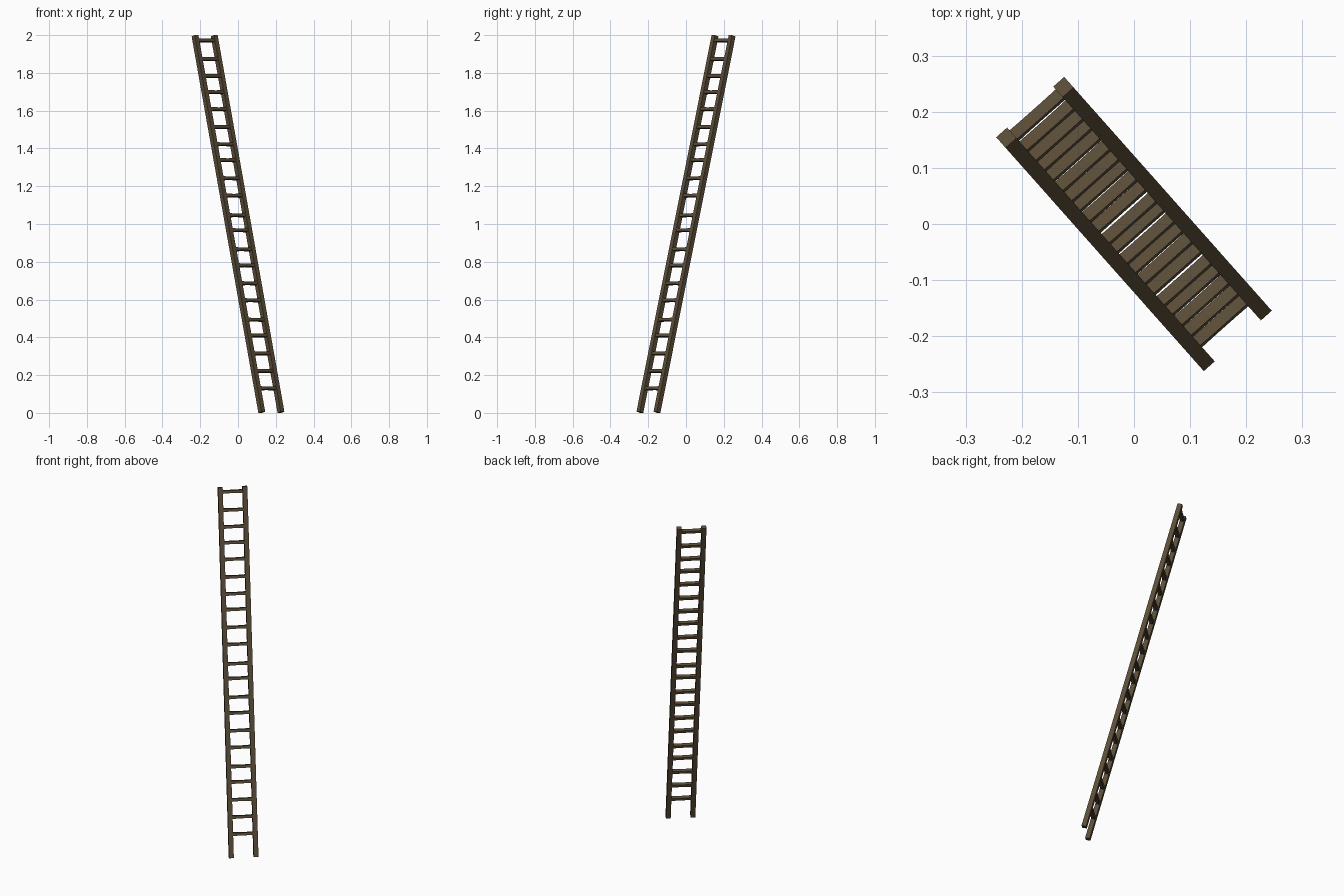
import bpy, bmesh, math
from mathutils import Matrix

if "Cube" in bpy.data.objects:
    bpy.data.objects.remove(bpy.data.objects["Cube"])

TILT = math.radians(14.95)
TURN = math.radians(41.6)
LENGTH = 2.063
PLACE = (Matrix.Translation((0, 0, 1)) @ Matrix.Rotation(TURN, 4, 'Z')
         @ Matrix.Rotation(-TILT, 4, 'X'))

wood = bpy.data.materials.new("dark_wood")
wood.diffuse_color = (0.105, 0.075, 0.04, 1)
wood.use_nodes = True
wood.node_tree.nodes["Principled BSDF"].inputs["Base Color"].default_value = wood.diffuse_color


def add_object(name, bm, matrix):
    bmesh.ops.recalc_face_normals(bm, faces=bm.faces)
    mesh = bpy.data.meshes.new(name)
    bm.to_mesh(mesh)
    bm.free()
    mesh.materials.append(wood)
    obj = bpy.data.objects.new(name, mesh)
    obj.matrix_world = matrix
    bpy.context.collection.objects.link(obj)
    return obj


# Two square side rails
for side, x in (("left", -0.068), ("right", 0.068)):
    bm = bmesh.new()
    bmesh.ops.create_cube(bm, size=1)
    bmesh.ops.scale(bm, vec=(0.026, 0.026, LENGTH), verts=bm.verts)
    add_object(side + "_rail", bm, PLACE @ Matrix.Translation((x, 0, 0)))


def rung(name, height):
    # Rectangular bar, slightly worn thinner towards the middle
    bm = bmesh.new()
    rings = []
    for x, half in ((-0.06, 0.0095), (-0.03, 0.008), (0.0, 0.0075),
                    (0.03, 0.008), (0.06, 0.0095)):
        rings.append([bm.verts.new((x, y, z)) for y, z in
                      ((-0.0105, -half), (0.0105, -half),
                       (0.0105, half), (-0.0105, half))])
    for a, b in zip(rings, rings[1:]):
        for i in range(4):
            j = (i + 1) % 4
            bm.faces.new((a[i], a[j], b[j], b[i]))
    bm.faces.new(rings[0])
    bm.faces.new(rings[-1])
    along = (height - 1) / math.cos(TILT)
    add_object(name, bm, PLACE @ Matrix.Translation((0, 0, along)))


# Hand-made, unevenly spaced rungs
heights = (0.13, 0.222, 0.315, 0.41, 0.493, 0.596, 0.686, 0.781, 0.866, 0.967,
           1.046, 1.15, 1.242, 1.338, 1.422, 1.513, 1.608, 1.698, 1.783,
           1.873, 1.972)
for n, h in enumerate(heights, 1):
    rung(f"rung_{n:02d}", h)
